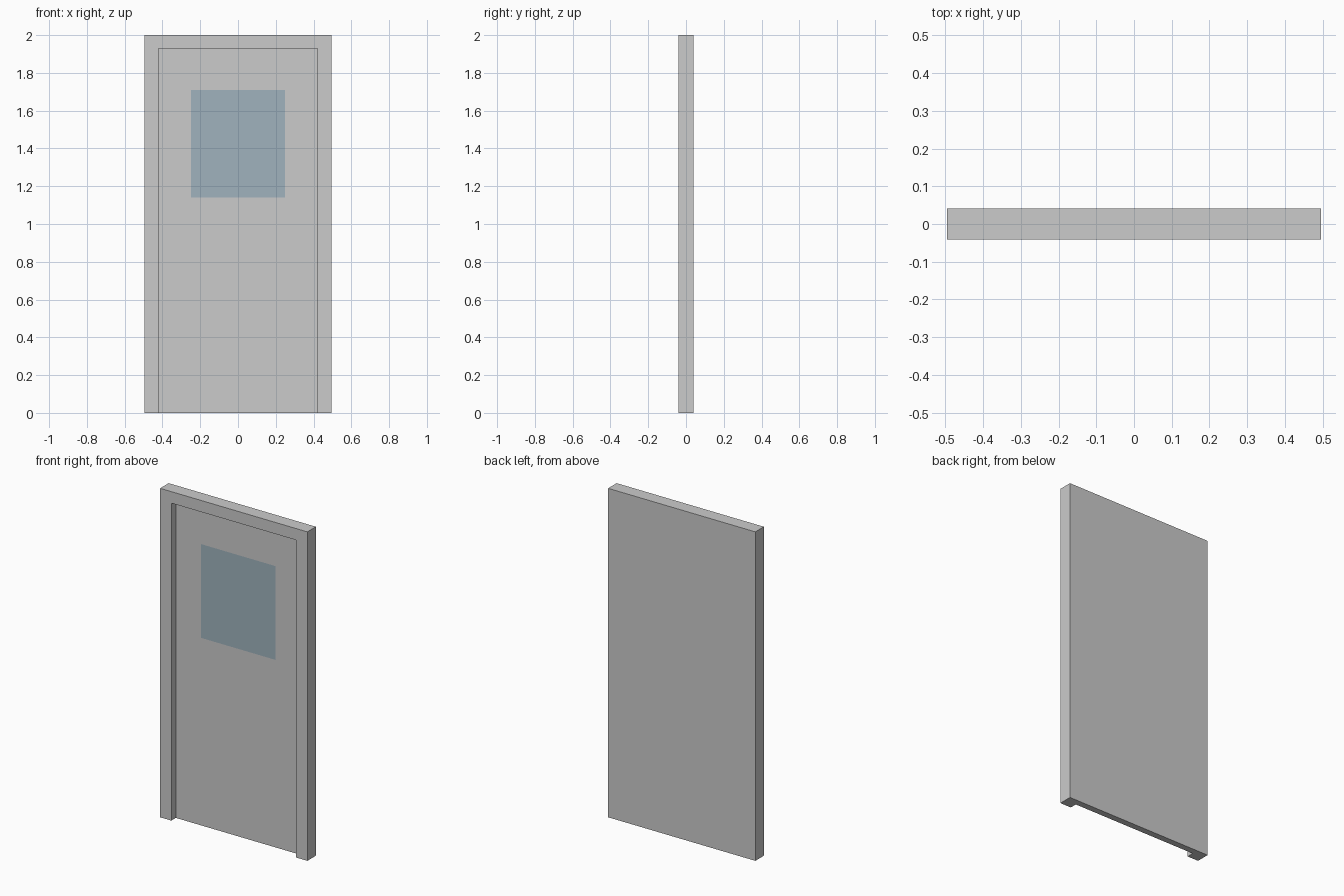
import bpy, bmesh

if "Cube" in bpy.data.objects:
    bpy.data.objects.remove(bpy.data.objects["Cube"])

HALF_W, HEIGHT, HALF_D = 0.495, 2.0, 0.041   # outer frame
OPEN_X, OPEN_Z = 0.42, 1.93                  # doorway opening
PANEL_Y = 0.002                              # recessed door face
GLASS_X, GLASS_Z0, GLASS_Z1 = 0.25, 1.14, 1.71


def extrude_profile(bm, points, y0, y1):
    """Extrude an x/z outline from y0 to y1 and return its front face."""
    front = bm.faces.new([bm.verts.new((x, y0, z)) for x, z in points])
    back = bmesh.ops.extrude_face_region(bm, geom=[front], use_keep_orig=True)
    moved = [v for v in back["geom"] if isinstance(v, bmesh.types.BMVert)]
    bmesh.ops.translate(bm, verts=moved, vec=(0, y1 - y0, 0))
    bmesh.ops.recalc_face_normals(bm, faces=bm.faces)
    return front


def finish(bm, name):
    mesh = bpy.data.meshes.new(name)
    bm.to_mesh(mesh)
    bm.free()
    obj = bpy.data.objects.new(name, mesh)
    bpy.context.collection.objects.link(obj)
    return obj


# Door frame: upside-down U, open at the floor
right = [(OPEN_X, OPEN_Z), (OPEN_X, 0), (HALF_W, 0), (HALF_W, HEIGHT)]
left = [(-x, z) for x, z in reversed(right)]
bm = bmesh.new()
extrude_profile(bm, right + left, -HALF_D, HALF_D)
finish(bm, "door_frame")

# Door panel: flush with the frame at the back, recessed at the front
bm = bmesh.new()
front = extrude_profile(
    bm, [(-OPEN_X, 0), (OPEN_X, 0), (OPEN_X, OPEN_Z), (-OPEN_X, OPEN_Z)],
    PANEL_Y, HALF_D)

# Window pane: inset in the front face, level with it
bmesh.ops.inset_region(bm, faces=[front], thickness=0.1)
for v in front.verts:
    v.co.x = GLASS_X if v.co.x > 0 else -GLASS_X
    v.co.z = GLASS_Z1 if v.co.z > 1 else GLASS_Z0
front.material_index = 1
panel = finish(bm, "door_panel")

glass = bpy.data.materials.new("window_glass")
glass.diffuse_color = (0.35, 0.45, 0.51, 1)
glass.use_nodes = True
glass.node_tree.nodes["Principled BSDF"].inputs["Base Color"].default_value = glass.diffuse_color
panel.data.materials.append(None)
panel.data.materials.append(glass)
